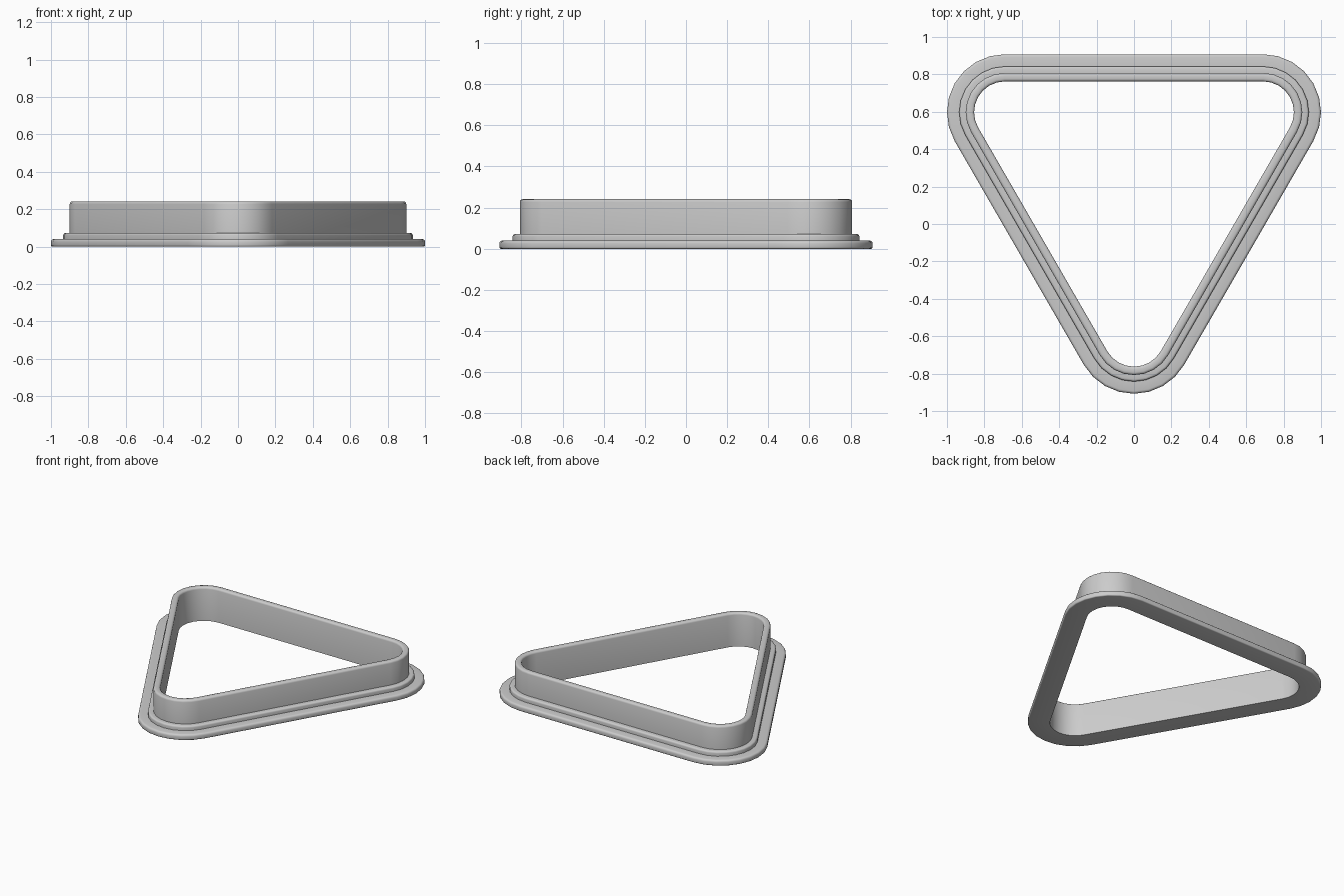
import bpy, bmesh
from math import sin, cos, radians, sqrt

if "Cube" in bpy.data.objects:
    bpy.data.objects.remove(bpy.data.objects["Cube"])

A = 0.69                      # half side of the core triangle
H = A * sqrt(3) / 2           # half its height
CORNERS = [((A, H), -30), ((-A, H), 90), ((0, -H), 210)]
SEGS = 8                      # segments per rounded corner


def outline(r):
    """Core triangle offset outwards by r."""
    return [(cx + r * cos(radians(start + 120 * i / SEGS)),
             cy + r * sin(radians(start + 120 * i / SEGS)))
            for (cx, cy), start in CORNERS for i in range(SEGS + 1)]


def fillet(r, z, f, a0, a1, n=3):
    """Rounded profile edge centred on (r, z)."""
    return [(r + f * cos(radians(a0 + (a1 - a0) * i / n)),
             z + f * sin(radians(a0 + (a1 - a0) * i / n))) for i in range(n + 1)]


# Cross-section as (offset, height): flange, step, wall, inner face
profile = [(0.165, 0.0)]
profile += fillet(0.302, 0.008, 0.008, -90, 0)
profile += fillet(0.296, 0.026, 0.014, 0, 90)
profile += [(0.245, 0.04)]
profile += fillet(0.233, 0.060, 0.012, 0, 90)
profile += [(0.21, 0.072)]
profile += fillet(0.196, 0.227, 0.014, 0, 90)
profile += fillet(0.179, 0.227, 0.014, 90, 180)

# Sweep the section around the rounded triangle
bm = bmesh.new()
rings = [[bm.verts.new((x, y, z)) for x, y in outline(r)] for r, z in profile]
for k, ring in enumerate(rings):
    nxt = rings[(k + 1) % len(rings)]
    for i in range(len(ring)):
        j = (i + 1) % len(ring)
        bm.faces.new((ring[i], ring[j], nxt[j], nxt[i]))
bmesh.ops.recalc_face_normals(bm, faces=bm.faces[:])
mesh = bpy.data.meshes.new("triangle_cutter")
bm.to_mesh(mesh)
bm.free()

cutter = bpy.data.objects.new("triangle_cutter", mesh)
bpy.context.collection.objects.link(cutter)
bpy.context.view_layer.objects.active = cutter
cutter.select_set(True)
bpy.ops.object.shade_smooth_by_angle(angle=radians(35))
